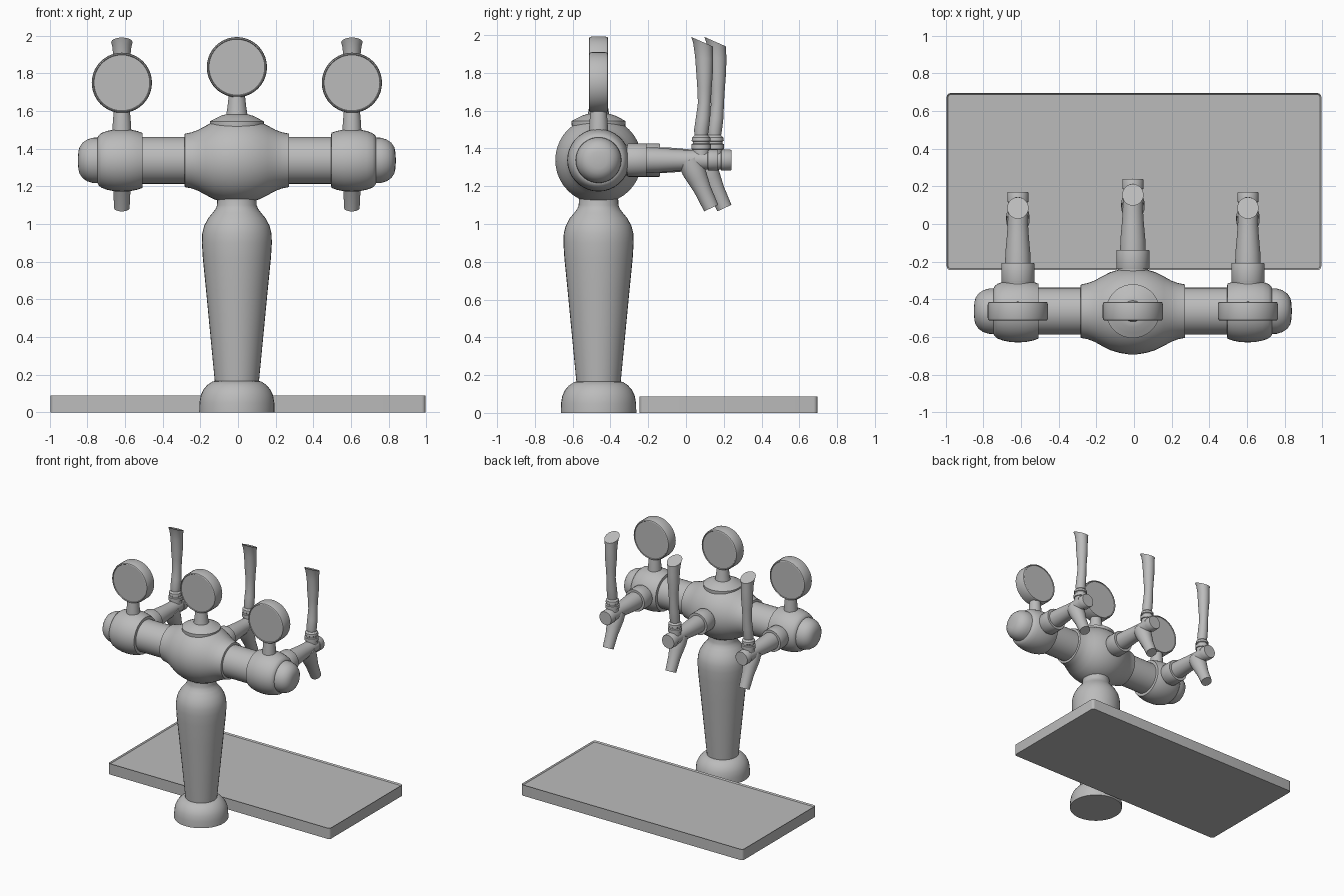
import bpy, bmesh, math
from mathutils import Vector

cube = bpy.data.objects.get("Cube")
if cube:
    bpy.data.objects.remove(cube, do_unlink=True)

X, Y, Z = Vector((1, 0, 0)), Vector((0, 1, 0)), Vector((0, 0, 1))
CX, CY, BAR_Z = -0.006, -0.463, 1.338      # column axis and bar height

metal = bpy.data.materials.new("brushed_grey")
metal.use_nodes = True
grey = (0.5, 0.5, 0.5, 1)
metal.diffuse_color = grey
metal.node_tree.nodes["Principled BSDF"].inputs["Base Color"].default_value = grey


def finish(bm, name, angle=38):
    bmesh.ops.recalc_face_normals(bm, faces=bm.faces)
    mesh = bpy.data.meshes.new(name)
    bm.to_mesh(mesh)
    bm.free()
    mesh.materials.append(metal)
    obj = bpy.data.objects.new(name, mesh)
    bpy.context.collection.objects.link(obj)
    bpy.ops.object.select_all(action='DESELECT')
    obj.select_set(True)
    bpy.context.view_layer.objects.active = obj
    bpy.ops.object.shade_smooth_by_angle(angle=math.radians(angle))
    return obj


def loft(name, rings, sides=36):
    """Skin circles given as (centre, radius, normal) and cap both ends."""
    bm = bmesh.new()
    loops = []
    for centre, radius, normal in rings:
        n = normal.normalized()
        u = Y if abs(n.x) > 0.5 else X
        v = n.cross(u)
        loops.append([bm.verts.new(centre + radius * (u * math.cos(a) + v * math.sin(a)))
                      for a in (math.tau * i / sides for i in range(sides))])
    for a, b in zip(loops, loops[1:]):
        for i in range(sides):
            j = (i + 1) % sides
            bm.faces.new((a[i], a[j], b[j], b[i]))
    bm.faces.new(loops[0])
    bm.faces.new(loops[-1])
    return finish(bm, name)


def turned(name, origin, axis, profile, sides=36):
    """Lathe a profile of (distance along axis, radius)."""
    return loft(name, [(origin + axis * t, r, axis) for t, r in profile], sides)


def medallion(name, x, z):
    turned(name, Vector((x, CY, z)), Y,
           [(-.044, .148), (-.05, .151), (-.047, .156), (-.035, .16),
            (.035, .16), (.047, .156), (.05, .151), (.044, .148)], 40)


def tap(name, x, dy):
    o = Vector((x, dy, BAR_Z))
    # horizontal shank, collar and body
    turned(name + "_shank", Vector((x, CY, BAR_Z)), Y, [(0, .08), (.19 + dy, .08)])
    turned(name + "_collar", o, Y, [(-.31, .086), (-.305, .088), (-.213, .088), (-.208, .086)])
    turned(name + "_body", o, Y,
           [(-.21, .068), (-.15, .066), (-.06, .058), (.0, .054), (.06, .053),
            (.115, .05), (.117, .056), (.165, .056), (.17, .053)])
    # angled spout
    axis = Vector((0, .42, -.9)).normalized()
    turned(name + "_spout", o + Vector((0, .015, 0)), axis,
           [(0, .062), (.06, .062), (.11, .055), (.17, .046), (.28, .041)], 28)
    # ringed ferrule below the handle
    turned(name + "_ferrule", Vector((x, .08 + dy, 0)), Z,
           [(1.34, .045), (1.395, .045), (1.397, .052), (1.422, .052), (1.426, .044),
            (1.436, .044), (1.44, .05), (1.458, .048), (1.47, .036)], 28)
    # gently bent handle with a slanted top
    path = [(.08, 1.465, .035, 0), (.082, 1.5, .039, 0), (.09, 1.56, .038, 0),
            (.097, 1.64, .034, 0), (.098, 1.72, .038, 0), (.098, 1.8, .044, .08),
            (.096, 1.88, .049, .2), (.09, 1.94, .056, .38), (.085, 1.965, .063, .44)]
    rings = [(Vector((x, y + dy, z)), r, Vector((0, t, 1))) for y, z, r, t in path]
    handle = loft(name + "_handle", rings, 28)
    for v in handle.data.vertices:         # keep the flared tip slightly oval
        if v.co.z > 1.85:
            v.co.x = x + (v.co.x - x) * .9


# drip tray with rounded corners and a shallow recessed top
bm = bmesh.new()
bmesh.ops.create_cube(bm, size=1)
for v in bm.verts:
    v.co = Vector((v.co.x * 1.99, .225 + v.co.y * .94, .044 + v.co.z * .088))
uprights = [e for e in bm.edges if abs(e.verts[0].co.z - e.verts[1].co.z) > .01]
bmesh.ops.bevel(bm, geom=uprights, offset=.02, segments=4, affect='EDGES', profile=.5)
top = [f for f in bm.faces if f.normal.z > .9]
bmesh.ops.inset_region(bm, faces=top, thickness=.008)
for v in {v for f in top for v in f.verts}:
    v.co.z -= .01
finish(bm, "drip_tray")

# pedestal and column
post = Vector((CX, CY, 0))
turned("column_foot", post, Z,
       [(0, .2), (.05, .199), (.09, .192), (.12, .178), (.145, .157), (.163, .13), (.166, .116)])
turned("column", post, Z,
       [(.16, .117), (.4, .14), (.65, .164), (.82, .181), (.9, .186), (.95, .184), (.99, .174),
        (1.03, .153), (1.06, .128), (1.08, .113), (1.1, .105), (1.14, .104)])

# bulging centre body with its cap and medallion
hub = Vector((CX, CY, BAR_Z))
half = [(.278, .136), (.276, .142), (.24, .149), (.205, .162), (.165, .184),
        (.12, .207), (.07, .222), (.025, .229)]
turned("centre_body", hub, X, [(-t, r) for t, r in half] + half[::-1], 40)
turned("cap_flange", post, Z,
       [(1.5, .14), (1.535, .143), (1.545, .143), (1.56, .115), (1.575, .085), (1.582, .06)])
turned("centre_neck", post, Z, [(1.57, .058), (1.62, .05), (1.7, .041)], 28)
medallion("centre_medallion", CX, 1.833)
tap("centre_tap", CX, .07)

# bar arms, end fittings, side medallions and side taps
for side, s in (("left", 1), ("right", -1)):
    x = CX + s * .611
    turned(side + "_arm", hub, X * s, [(.2, .125), (.58, .125)])
    turned(side + "_end_fitting", hub, X * s,
           [(.5, .125), (.502, .146), (.53, .156), (.57, .164), (.61, .166), (.65, .164),
            (.69, .156), (.72, .145), (.735, .132), (.74, .121)])
    turned(side + "_end_cap", hub, X * s,
           [(.72, .122), (.765, .12), (.795, .111), (.82, .094), (.836, .07), (.842, .045), (.844, .015)])
    turned(side + "_neck", Vector((x, CY, 0)), Z, [(1.47, .052), (1.54, .048), (1.61, .042)], 28)
    medallion(side + "_medallion", x, 1.75)
    tap(side + "_tap", x, 0)
